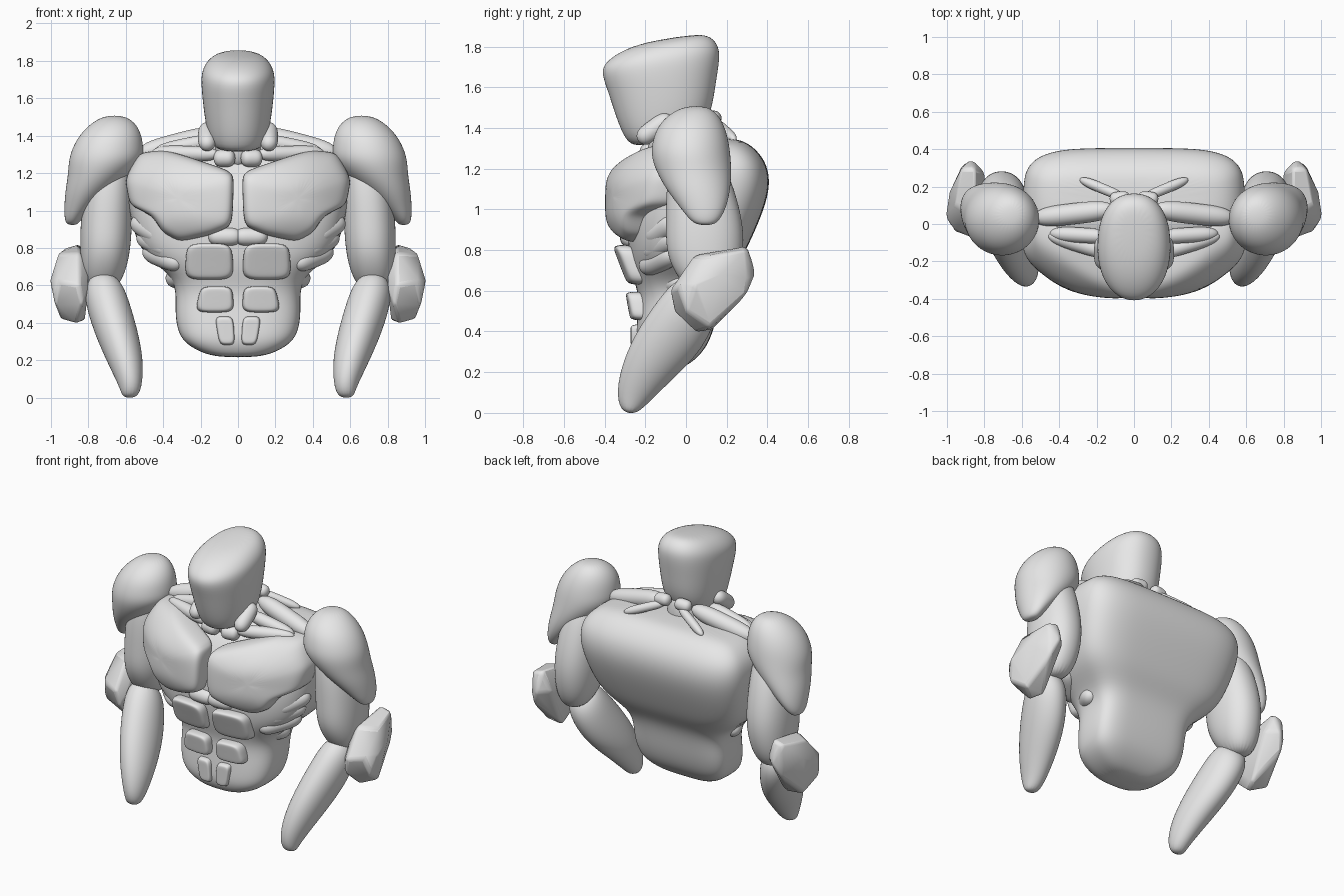
import bpy, bmesh
from math import sin, cos, sqrt, tau
from mathutils import Vector, Matrix

old = bpy.data.objects.get("Cube")
if old:
    bpy.data.objects.remove(old)

clay = bpy.data.materials.new("clay_grey")
clay.use_nodes = True
GREY = (0.8, 0.8, 0.8, 1)
clay.diffuse_color = GREY
clay.node_tree.nodes["Principled BSDF"].inputs["Base Color"].default_value = GREY


def finish(bm, name, mirror=True, levels=2):
    """Turn a bmesh into a smooth, optionally mirrored object."""
    bmesh.ops.recalc_face_normals(bm, faces=bm.faces)
    for f in bm.faces:
        f.smooth = True
    mesh = bpy.data.meshes.new(name)
    bm.to_mesh(mesh)
    bm.free()
    mesh.materials.append(clay)
    ob = bpy.data.objects.new(name, mesh)
    bpy.context.collection.objects.link(ob)
    if mirror:
        mod = ob.modifiers.new("Mirror", "MIRROR")
        mod.use_mirror_merge = False
    if levels:
        mod = ob.modifiers.new("Subdivision", "SUBSURF")
        mod.levels = mod.render_levels = levels
    return ob


def skin(bm, rings):
    """Join rings of equal length with quads and cap both ends."""
    for a, b in zip(rings, rings[1:]):
        for i in range(len(a)):
            j = (i + 1) % len(a)
            bm.faces.new((a[i], a[j], b[j], b[i]))
    bm.faces.new(rings[0])
    bm.faces.new(rings[-1])


def loft(name, sections, front=2, back=2, mirror=True, count=24):
    """Sections: centre x, half width, front y, front z, back y, back z.
    The front and back halves have their own squareness."""
    bm = bmesh.new()
    rings = []
    for cx, w, yf, zf, yb, zb in sections:
        ring = []
        for i in range(count):
            c, s = cos(tau * i / count), sin(tau * i / count)
            power = 2 / (back if s > 0 else front)
            u = abs(c) ** power * (1 if c > 0 else -1)
            v = abs(s) ** power * (1 if s > 0 else -1)
            t = (v + 1) / 2
            ring.append(bm.verts.new((cx + w * u, yf + (yb - yf) * t, zf + (zb - zf) * t)))
        rings.append(ring)
    skin(bm, rings)
    return finish(bm, name, mirror)


def plate(name, outline, surface, depth, edge):
    """Padded plate: an x-z outline laid over a y surface, corners softened."""
    pts = [Vector(p) for p in outline]
    soft = []
    for a, b in zip(pts, pts[1:] + pts[:1]):
        soft += [a.lerp(b, t) for t in (0.14, 0.5, 0.86)]
    mid = sum(pts, Vector((0, 0))) / len(pts)
    bm = bmesh.new()
    rings = []
    for scale, back in ((0.95, depth), (1, depth * 0.8), (1, edge), (0.93, 0.006),
                        (0.8, 0), (0.5, 0), (0.2, 0)):
        ring = []
        for p in soft:
            x, z = mid + (p - mid) * scale
            ring.append(bm.verts.new((x, surface(x, z) + back, z)))
        rings.append(ring)
    skin(bm, rings)
    return finish(bm, name)


def strand(name, start, end, radius):
    """Blunt spindle-shaped muscle between two points."""
    a, b = Vector(start), Vector(end)
    turn = (b - a).to_track_quat("Z", "Y").to_matrix().to_4x4()
    size = Matrix.Diagonal((radius, radius, (b - a).length / 2, 1))
    bm = bmesh.new()
    bmesh.ops.create_uvsphere(bm, u_segments=16, v_segments=12, radius=1)
    for v in bm.verts:
        v.co.xy *= sqrt(1 + v.co.z ** 2)
    bm.transform(Matrix.Translation((a + b) / 2) @ turn @ size)
    return finish(bm, name, levels=1)


# Head, with a crown sloping down to the brow
loft("head", [
    (0, .10, -.25, 1.305, -.01, 1.335), (0, .152, -.30, 1.34, .08, 1.385),
    (0, .176, -.345, 1.45, .13, 1.49), (0, .192, -.385, 1.58, .148, 1.62),
    (0, .20, -.42, 1.67, .168, 1.735), (0, .19, -.40, 1.725, .165, 1.80),
    (0, .145, -.30, 1.79, .125, 1.85), (0, .07, -.16, 1.83, .06, 1.862)],
    front=2.1, back=2.3, mirror=False)

# Neck
loft("neck", [(0, .13, -.17, 1.2, .13, 1.25), (0, .12, -.19, 1.33, .12, 1.38),
              (0, .11, -.2, 1.42, .1, 1.5)], mirror=False)

# Torso: level sections of height, half width, front and back
torso = [(.215, .1, -.19, -.04), (.24, .2, -.225, .02), (.295, .29, -.25, .08),
         (.36, .325, -.25, .12), (.46, .338, -.24, .15), (.57, .33, -.23, .17),
         (.66, .365, -.26, .2), (.75, .49, -.28, .27), (.85, .55, -.29, .32),
         (1.0, .585, -.29, .385), (1.12, .6, -.25, .415), (1.22, .59, -.19, .4),
         (1.29, .54, -.12, .35), (1.335, .46, -.04, .29), (1.35, .3, .02, .22)]
loft("torso", [(0, w, yf, z, yb, z) for z, w, yf, yb in torso],
     front=2.8, back=4.2, mirror=False, count=32)


# Chest plates with a sloped upper facet
def chest_surface(x, z):
    return -.4 + 1.1 * abs(x) ** 3 + 3.4 * max(0, z - 1.1) ** 2 + 3.4 * max(0, .98 - z) ** 2


plate("chest_muscle", [(.02, 1.18), (.06, 1.22), (.38, 1.325), (.53, 1.31), (.605, 1.17),
                       (.58, 1.03), (.46, .97), (.4, .88), (.31, .83), (.14, .87),
                       (.03, .92)], chest_surface, .18, .035)

# Three rows of abdominal pads
for row, (x0, x1, xb, z0, z1, y0, y1) in {
        "upper": (.022, .275, .285, .63, .825, -.29, -.365),
        "middle": (.02, .2, .23, .455, .595, -.275, -.3),
        "lower": (.015, .125, .1, .28, .435, -.27, -.275)}.items():
    plate(row + "_abdominal", [(x0, z0), (xb, z0), (x1, z1), (x0 + .01, z1)],
          lambda x, z: y0 + (y1 - y0) * (z - z0) / (z1 - z0) + .3 * x * x, .085, .03)

# Flank muscles, mostly sunk into the torso
for i in range(3):
    strand("rib_muscle", (.3 + .05 * i, -.215 + .015 * i, .71 + .07 * i),
           (.5 + .03 * i, -.04, .79 + .08 * i), .058)
strand("side_waist_muscle", (.22, -.2, .67), (.365, .03, .63), .06)
strand("upper_belly_muscle", (-.02, -.28, .86), (.16, -.27, .86), .05)

# Neck and collar strands
strand("trapezius", (.1, .08, 1.415), (.54, .03, 1.3), .058)
strand("rear_collar_strand", (.12, -.07, 1.38), (.45, -.05, 1.31), .042)
strand("front_collar_strand", (.1, -.17, 1.3), (.46, -.06, 1.31), .042)
strand("jaw_muscle", (.165, -.07, 1.455), (.165, -.235, 1.335), .05)
strand("throat_lump", (.015, -.19, 1.28), (.13, -.17, 1.28), .048)
strand("nape_lump", (.02, .14, 1.45), (.13, .13, 1.44), .04)
strand("nape_strand", (.05, .14, 1.43), (.29, .24, 1.34), .028)

# Shoulder cap tapering to an outer point
loft("shoulder", [
    (.66, .05, 0, 1.508, .10, 1.508), (.665, .115, -.08, 1.472, .155, 1.472),
    (.68, .165, -.14, 1.41, .19, 1.41), (.695, .19, -.165, 1.34, .21, 1.34),
    (.705, .202, -.175, 1.27, .22, 1.27), (.74, .17, -.15, 1.19, .225, 1.19),
    (.80, .125, -.10, 1.10, .22, 1.10), (.855, .075, -.03, 1.01, .20, 1.01),
    (.885, .042, .02, .945, .165, .945), (.885, .025, .06, .922, .13, .922)])

# Upper arm
loft("upper_arm", [
    (.66, .06, -.02, 1.33, .1, 1.33), (.68, .11, -.08, 1.24, .18, 1.24),
    (.695, .13, -.10, 1.08, .24, 1.1), (.705, .14, -.1, .92, .285, .92),
    (.71, .135, -.10, .78, .285, .78), (.72, .115, -.04, .66, .25, .64),
    (.73, .06, .04, .57, .18, .55)], front=2.2, back=2.2)

# Forearm reaching forward and down to a blunt tip
loft("forearm", [
    (.58, .038, -.31, .0, -.25, -.005), (.572, .06, -.345, .075, -.2, .03),
    (.60, .098, -.325, .22, -.08, .15), (.645, .118, -.26, .38, .06, .28),
    (.69, .122, -.16, .53, .14, .42), (.715, .11, -.08, .63, .16, .54),
    (.72, .06, 0, .68, .1, .63)], count=16)

# Faceted elbow muscle
bm = bmesh.new()
for p in [(.85, .04, .775), (.85, .3, .82), (.92, .3, .8), (.96, .1, .77), (.8, .28, .69),
          (.865, .345, .69), (.92, .31, .66), (.985, .17, .68), (1.005, .04, .62),
          (.98, .0, .5), (.91, .3, .58), (.95, .12, .42), (.86, .05, .395), (.82, .13, .41),
          (.83, -.06, .5), (.85, -.08, .6), (.96, -.04, .62), (.8, .06, .72),
          (.8, -.02, .58)]:
    bm.verts.new(p)
bmesh.ops.convex_hull(bm, input=bm.verts)
elbow = finish(bm, "elbow_muscle", levels=0)
bevel = elbow.modifiers.new("Bevel", "BEVEL")
bevel.width = .018
bevel.segments = 3
bpy.ops.object.select_all(action="DESELECT")
elbow.select_set(True)
bpy.context.view_layer.objects.active = elbow
bpy.ops.object.shade_smooth_by_angle(angle=.6)
